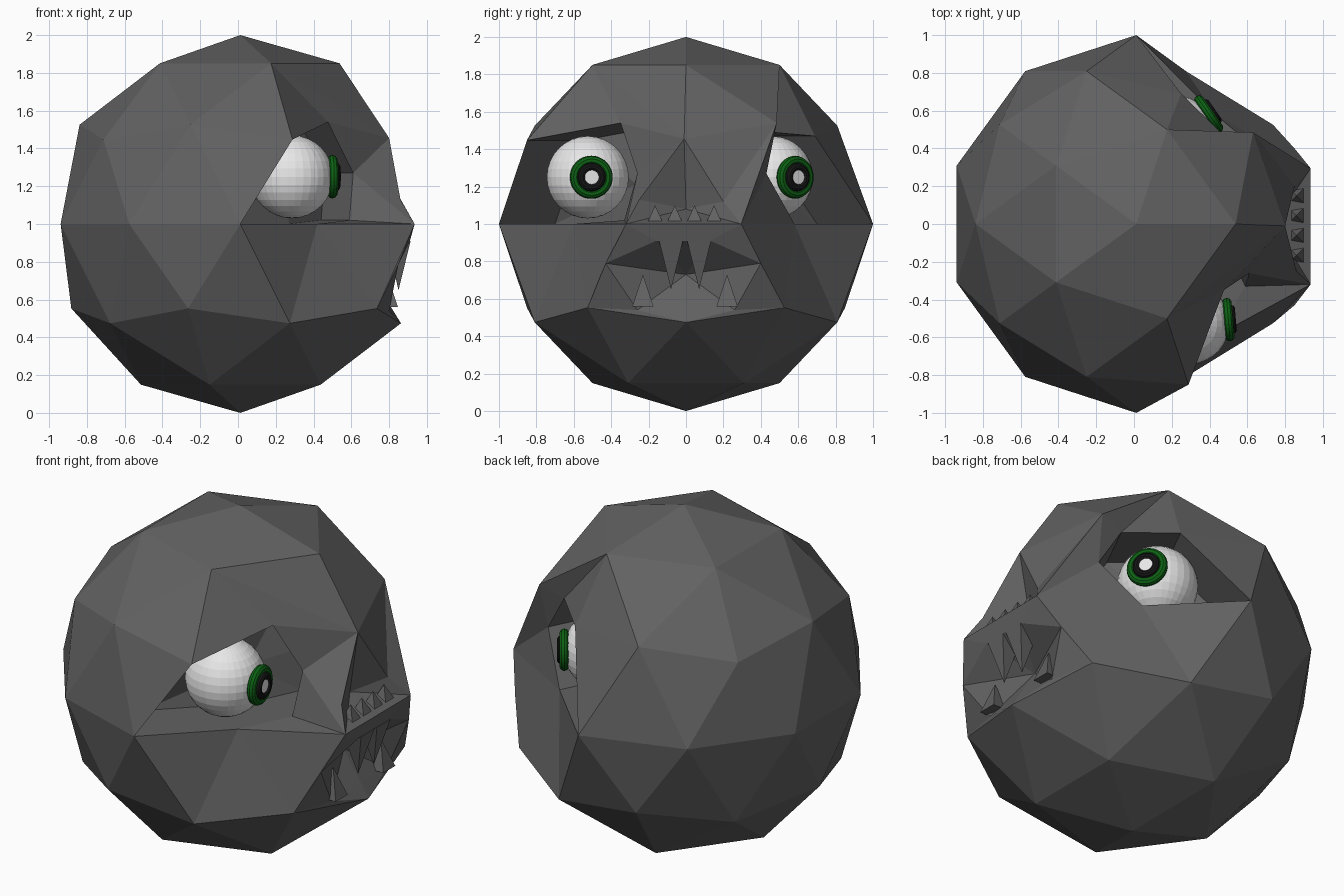
import bpy, bmesh, math
from mathutils import Vector, Matrix

if "Cube" in bpy.data.objects:
    bpy.data.objects.remove(bpy.data.objects["Cube"])


def mat(name, c):
    m = bpy.data.materials.new(name)
    m.diffuse_color = (*c, 1)
    m.use_nodes = True
    m.node_tree.nodes["Principled BSDF"].inputs["Base Color"].default_value = m.diffuse_color
    return m


GREY = mat("stone grey", (0.12, 0.12, 0.12))
WHITE = mat("eye white", (0.8, 0.8, 0.8))
GREEN = mat("iris green", (0.004, 0.12, 0.007))
BLACK = mat("pupil black", (0.008, 0.008, 0.008))


def finish(bm, name, material):
    me = bpy.data.meshes.new(name)
    bm.to_mesh(me)
    bm.free()
    me.materials.append(material)
    ob = bpy.data.objects.new(name, me)
    bpy.context.collection.objects.link(ob)
    return ob


# Head: coarse icosphere whose +x side is reshaped into a face
DX = 0.012
bm = bmesh.new()
bmesh.ops.create_icosphere(bm, subdivisions=2, radius=1,
                           matrix=Matrix.Translation((DX, 0, 1)))


def near(x, y, z):
    p = Vector((x + DX, y, z))
    return min(bm.verts, key=lambda v: (v.co - p).length)


v = {"F": near(0.526, 0, 1.85), "B": near(0.851, 0, 0.474)}
for k, s in (("l", -1), ("r", 1)):
    v["U" + k] = near(0.1625, s * 0.5, 1.85)
    v["V" + k] = near(0.2764, s * 0.85, 1.447)
    v["E" + k] = near(0, s, 1)
    v["C" + k] = near(0.7236, s * 0.526, 0.553)
    v["D" + k] = near(0.263, s * 0.809, 0.474)
    v["W" + k] = near(0.951, s * 0.309, 1)
old = [near(0.894, 0, 1.447)]
for s in (-1, 1):
    old += [near(0.688, s * 0.5, 1.526), near(0.588, s * 0.809, 1)]
mouth = [f for f in bm.faces
         if v["B"] in f.verts and (v["Wl"] in f.verts or v["Wr"] in f.verts)]
bmesh.ops.delete(bm, geom=mouth, context='FACES_ONLY')
bmesh.ops.delete(bm, geom=old, context='VERTS')
v["Vr"].co = (0.25, 0.69, 1.47)
v["Wl"].co = (0.935, -0.32, 1.0)
v["Wr"].co = (0.935, 0.295, 1.0)

# New face points: brow, socket rims, nose hole, mouth rim
new = {
    "W": (0.80, -0.01, 1.455), "R": (0.63, 0.485, 1.54),
    "Tl": (0.476, -0.35, 1.54), "Sl": (0.61, -0.26, 1.27),
    "Pl": (0.59, -0.33, 1.02), "Ql": (0.42, -0.60, 1.0),
    "Tr": (0.48, 0.465, 1.49), "Sr": (0.61, 0.43, 1.27),
    "Qr": (0.43, 0.58, 1.0),
    "Nl": (0.86, -0.25, 1.13), "Nr": (0.85, 0.20, 1.12), "N": (0.74, 0, 1.08),
    "Ml": (0.91, -0.16, 0.91), "Mr": (0.91, 0.13, 0.91),
    "Jl": (0.85, -0.43, 0.79), "Jr": (0.85, 0.40, 0.79),
    "Kl": (0.80, -0.26, 0.54), "Kr": (0.80, 0.26, 0.54),
    "G": (0.81, 0, 0.56), "O": (0.70, 0, 0.73),
}
for k, c in new.items():
    v[k] = bm.verts.new(c)

faces = """Ul Vl Tl|Ul Tl W|F Ul W|W Tl Sl|W Sl Nl|Sl Wl Nl|Wl Sl Pl|Wl Pl Ql
Ur Vr Tr|Ur Tr R|F Ur R|F R W|W R Nr|R Wr Nr|R Tr Sr|R Sr Wr|Wr Sr Qr
W Nl N|Nl Wl N|Wl Wr N|Wr Nr N|Nr W N|Wl Wr Mr Ml
Jl Ml O|Ml Mr O|Mr Jr O|Jr Kr O|Kr G O|G Kl O|Kl Jl O|B G Kl|B G Kr"""
both = "W Q C|C Q D|D Q E|W C J|W J M|C K J"
lists = [f.split() for f in faces.replace("\n", "|").split("|")]
for side in "lr":
    lists += [[n + side for n in f.split()] for f in both.split("|")]
    lists.append(["C" + side, "B", "K" + side])
for f in lists:
    bm.faces.new([v[n] for n in f])

# Eye sockets: push each rim inward and close the back
for rim, s in (("Vl Tl Sl Pl Ql El", -1), ("Vr Tr Sr Qr Er", 1)):
    outer = [v[n] for n in rim.split()]
    inner = [bm.verts.new(p.co + Vector((-0.15, -0.3 * s, 0))) for p in outer]
    n = len(outer)
    for i in range(n):
        j = (i + 1) % n
        bm.faces.new((outer[i], outer[j], inner[j], inner[i]))
    mid = bm.verts.new(sum((p.co for p in inner), Vector()) / n)
    for i in range(n):
        bm.faces.new((inner[i], inner[(i + 1) % n], mid))
bmesh.ops.recalc_face_normals(bm, faces=bm.faces)
finish(bm, "head", GREY)


# Teeth: four-sided spikes
def spikes(name, items):
    bm = bmesh.new()
    for x, y, z, w, h in items:
        rot = Matrix.Rotation(math.pi if h < 0 else 0, 4, 'X')
        bmesh.ops.create_cone(
            bm, cap_ends=True, segments=4, radius1=w, radius2=0, depth=abs(h),
            matrix=Matrix.Translation((x, y, z + h / 2)) @ rot
            @ Matrix.Rotation(math.pi / 4, 4, 'Z'))
    finish(bm, name, GREY)


spikes("lower_teeth", [(0.86, -0.165 + i * 0.105, 0.99, 0.07, 0.11) for i in range(4)])
spikes("fangs", [(0.85, y, 0.91, 0.09, -0.26) for y in (-0.08, 0.07)])
spikes("corner_teeth", [(0.79, y, 0.56, 0.08, 0.17) for y in (-0.23, 0.22)])


# Eyes: ball, green iris ring, black pupil ring, pale centre
def ring(name, m, major, minor, frame, dist):
    bm = bmesh.new()
    nu, nv = 32, 10
    grid = []
    for i in range(nu):
        a = 2 * math.pi * i / nu
        row = []
        for j in range(nv):
            b = 2 * math.pi * j / nv
            r = major + minor * math.cos(b)
            p = Vector((dist + minor * math.sin(b), r * math.cos(a), r * math.sin(a)))
            row.append(bm.verts.new(frame @ p))
        grid.append(row)
    for i in range(nu):
        for j in range(nv):
            a, b = grid[i], grid[(i + 1) % nu]
            bm.faces.new((a[j], b[j], b[(j + 1) % nv], a[(j + 1) % nv]))
    bmesh.ops.recalc_face_normals(bm, faces=bm.faces)
    finish(bm, name, m)


def eye(side, centre, yaw):
    frame = Matrix.Translation(centre) @ Matrix.Rotation(yaw, 4, 'Z')
    bm = bmesh.new()
    bmesh.ops.create_uvsphere(bm, u_segments=32, v_segments=16, radius=0.22, matrix=frame)
    finish(bm, side + "_eyeball", WHITE)
    ring(side + "_iris", GREEN, 0.089, 0.026, frame, 0.215)
    ring(side + "_pupil", BLACK, 0.055, 0.021, frame, 0.235)
    bm = bmesh.new()
    bmesh.ops.create_cone(bm, cap_ends=True, segments=24, radius1=0.042, radius2=0.042,
                          depth=0.04, matrix=frame @ Matrix.Translation((0.227, 0, 0))
                          @ Matrix.Rotation(math.pi / 2, 4, 'Y'))
    finish(bm, side + "_eye_centre", WHITE)


eye("near", (0.285, -0.525, 1.25), math.radians(5))
eye("far", (0.22, 0.46, 1.25), math.radians(35))
